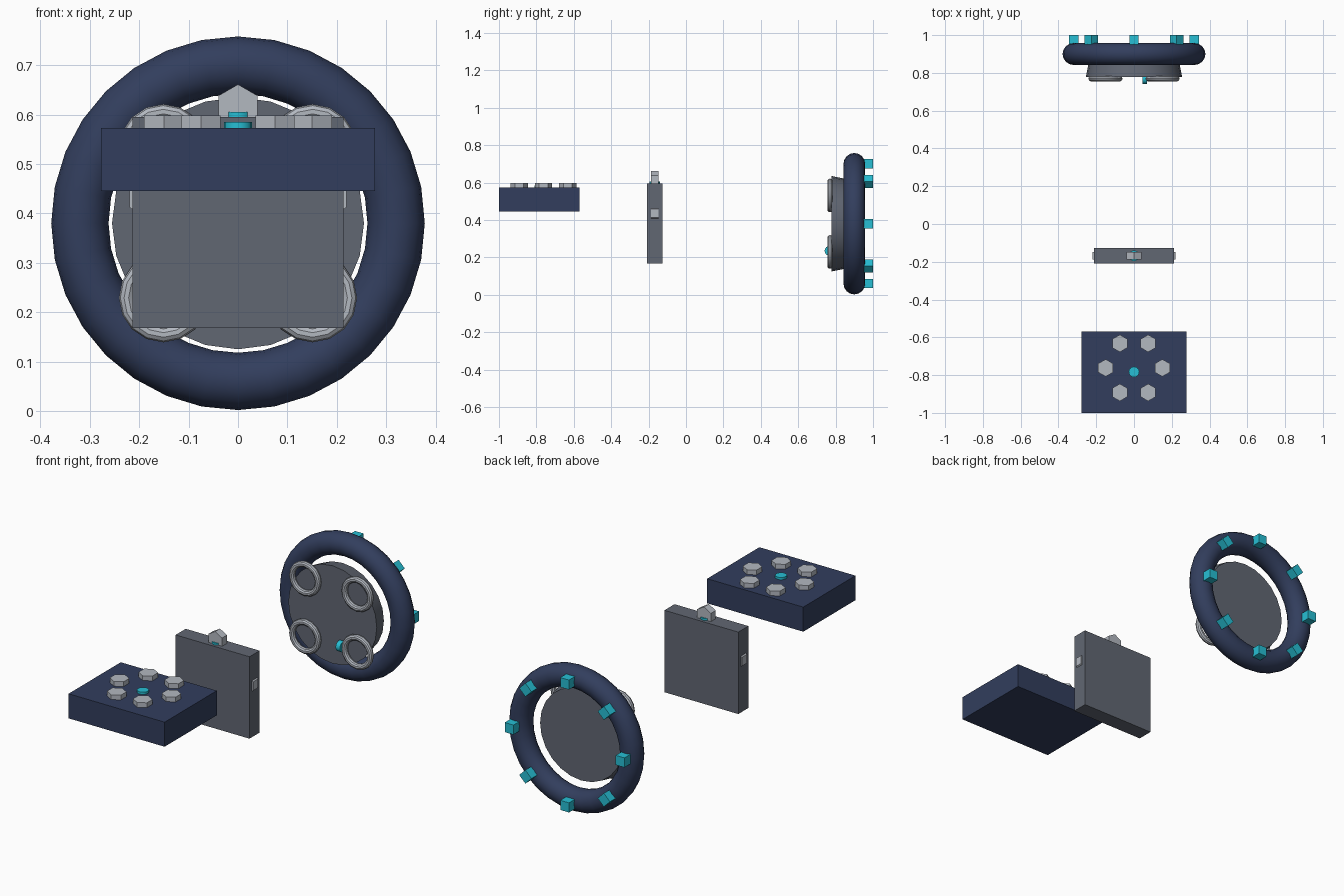
import bpy
from math import pi, cos, sin, radians

if "Cube" in bpy.data.objects:
    bpy.data.objects.remove(bpy.data.objects["Cube"])


def material(name, rgb):
    m = bpy.data.materials.new(name)
    m.diffuse_color = (*rgb, 1)
    m.use_nodes = True
    m.node_tree.nodes["Principled BSDF"].inputs["Base Color"].default_value = m.diffuse_color
    return m


NAVY = material("navy", (0.032, 0.048, 0.11))
SLATE = material("slate", (0.12, 0.135, 0.17))
SILVER = material("silver", (0.45, 0.48, 0.53))
TEAL = material("teal", (0.02, 0.52, 0.66))


def finish(name, mat, smooth=False):
    ob = bpy.context.object
    ob.name = name
    ob.data.materials.append(mat)
    if smooth:
        bpy.ops.object.shade_smooth_by_angle(angle=radians(35))
    return ob


def box(name, loc, size, mat, rot=(0, 0, 0)):
    bpy.ops.mesh.primitive_cube_add(size=1, location=loc, rotation=rot)
    ob = finish(name, mat)
    ob.scale = size
    return ob


def disc(name, loc, r, depth, sides, mat, rot=(0, 0, 0), smooth=False):
    bpy.ops.mesh.primitive_cylinder_add(vertices=sides, radius=r, depth=depth,
                                        location=loc, rotation=rot)
    return finish(name, mat, smooth)


def ring(name, loc, major, minor, seg, sides, mat):
    bpy.ops.mesh.primitive_torus_add(location=loc, rotation=(pi / 2, 0, 0),
                                     major_radius=major, minor_radius=minor,
                                     major_segments=seg, minor_segments=sides)
    return finish(name, mat, True)


# Flat block with a ring of six hexagonal studs and a centre button
box("base_block", (0, -0.785, 0.509), (0.554, 0.43, 0.128), NAVY)
for i in range(6):
    a = i * pi / 3
    disc("block_stud", (0.15 * cos(a), -0.762 + 0.15 * sin(a), 0.578),
         0.046, 0.04, 6, SILVER)
disc("block_button", (0, -0.783, 0.573), 0.028, 0.024, 16, TEAL, smooth=True)

# Upright plate with hexagonal lugs showing at the top and both sides
box("upright_plate", (0, -0.168, 0.3815), (0.426, 0.083, 0.427), SLATE)
for a in (0, pi / 2, pi):
    disc("plate_lug", (0.18 * cos(a), -0.168, 0.435 + 0.18 * sin(a)),
         0.046, 0.04, 6, SILVER, (pi / 2, 0, 0))
disc("plate_button", (0, -0.168, 0.593), 0.028, 0.024, 16, TEAL, smooth=True)

# Large outer ring with teal blocks around its back
CZ = 0.38
ring("outer_ring", (0, 0.9, CZ), 0.32, 0.058, 32, 16, NAVY)
for i in range(8):
    a = i * pi / 4
    box("ring_block", (0.32 * cos(a), 0.975, CZ + 0.32 * sin(a)),
        (0.05, 0.05, 0.05), TEAL, (0, -a, 0))

# Tapered round plate in front of the ring, wide face forward
bpy.ops.mesh.primitive_cone_add(vertices=24, radius1=0.255, radius2=0.238,
                                depth=0.083, location=(0, 0.8205, CZ),
                                rotation=(-pi / 2, 0, 0))
finish("round_plate", SLATE, True)

# Four small rings and a side-on button on the round plate
for sx in (-1, 1):
    for sz in (-1, 1):
        ring("small_ring", (sx * 0.151, 0.77, CZ + sz * 0.151),
             0.075, 0.015, 16, 10, SILVER)
disc("round_plate_button", (0.056, 0.768, 0.235), 0.027, 0.024, 16, TEAL,
     (0, pi / 2, 0), True)
